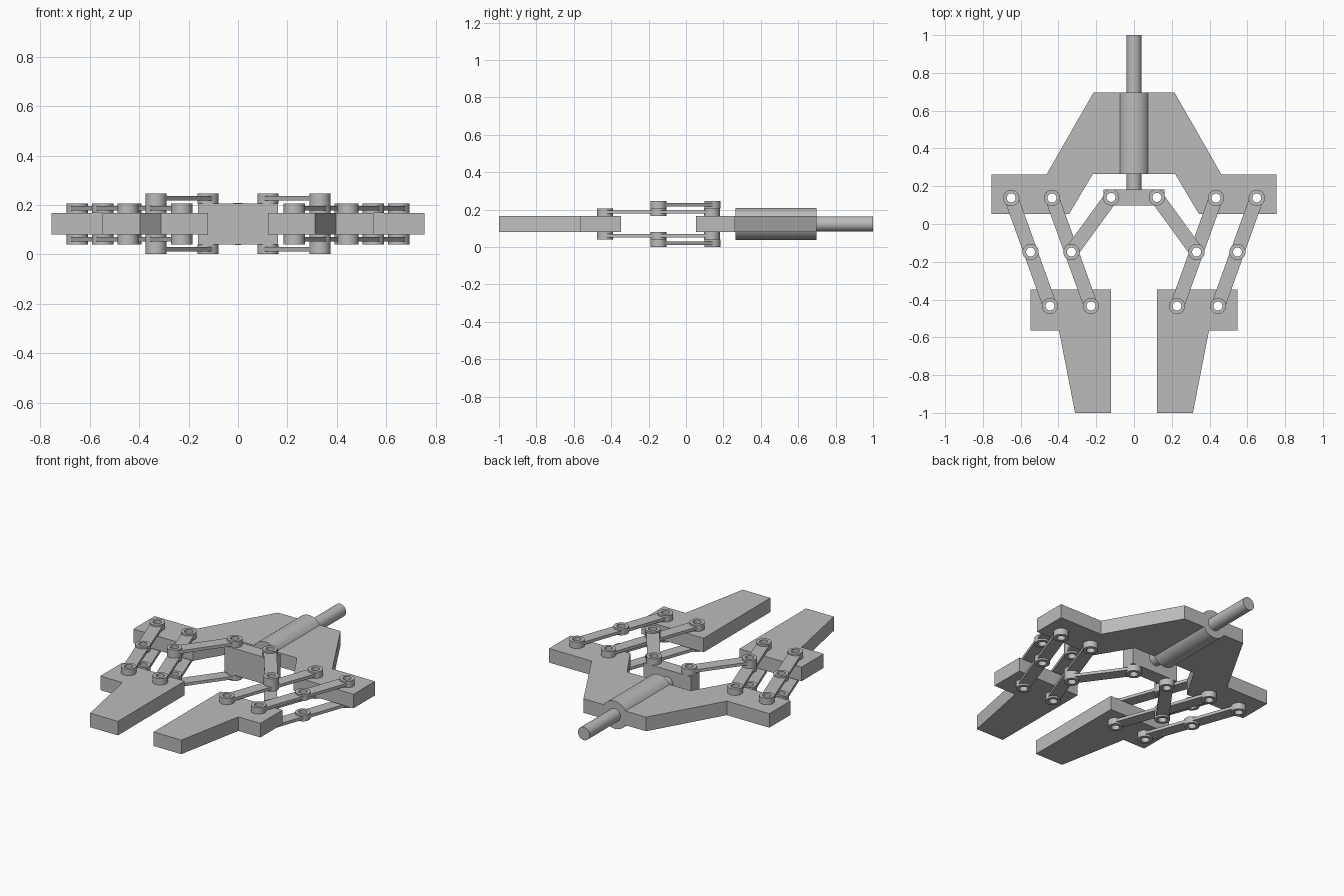
import bpy, bmesh, math
from mathutils import Vector, Matrix

if "Cube" in bpy.data.objects:
    bpy.data.objects.remove(bpy.data.objects["Cube"])

MID = 0.1235      # height of the symmetry plane
PLATE = 0.0435    # half thickness of palm and fingers
STEP = 0.0395     # height of one joint boss
BOSS_R, HOLE_R, BAR_HALF = 0.043, 0.024, 0.037

grey = bpy.data.materials.new("plain_grey")
grey.use_nodes = True
grey.diffuse_color = (0.5, 0.5, 0.5, 1)
grey.node_tree.nodes["Principled BSDF"].inputs["Base Color"].default_value = grey.diffuse_color


def finish(name, bm):
    bmesh.ops.recalc_face_normals(bm, faces=bm.faces)
    mesh = bpy.data.meshes.new(name)
    bm.to_mesh(mesh)
    bm.free()
    mesh.materials.append(grey)
    obj = bpy.data.objects.new(name, mesh)
    bpy.context.collection.objects.link(obj)
    return obj


def prism(name, outline, z0, z1):
    bm = bmesh.new()
    base = bm.faces.new([bm.verts.new((x, y, z0)) for x, y in outline])
    top = bmesh.ops.extrude_face_region(bm, geom=[base])["geom"]
    bmesh.ops.translate(bm, vec=(0, 0, z1 - z0),
                        verts=[v for v in top if isinstance(v, bmesh.types.BMVert)])
    return finish(name, bm)


def add_rod(bm, start, end, radius, sides=32):
    start, end = Vector(start), Vector(end)
    turn = (end - start).to_track_quat('Z', 'Y').to_matrix().to_4x4()
    bmesh.ops.create_cone(bm, cap_ends=True, segments=sides, radius1=radius, radius2=radius,
                          depth=(end - start).length,
                          matrix=Matrix.Translation((start + end) / 2) @ turn)


def rod(name, start, end, radius, sides=32):
    bm = bmesh.new()
    add_rod(bm, start, end, radius, sides)
    return finish(name, bm)


drilled, rounded = [], []


def link(name, pivots, low):
    """Flat bar through the pivots with a raised boss at each one."""
    a, b = Vector(pivots[0]), Vector(pivots[-1])
    side = (b - a).normalized().orthogonal() * BAR_HALF
    bar = prism(name + "_bar", [a + side, b + side, b - side, a - side],
                low + 0.011, low + 0.029)
    drilled.append(bar)
    for i, (x, y) in enumerate(pivots):
        boss = rod(f"{name}_boss_{i + 1}", (x, y, low), (x, y, low + STEP), BOSS_R)
        drilled.append(boss)
        rounded.append(boss)


# Palm plate
half = [(0.214, 0.697), (0.463, 0.262), (0.754, 0.262), (0.754, 0.053),
        (0.344, 0.053), (0.217, 0.265)]
palm = half + [(-x, y) for x, y in reversed(half)]
drilled.append(prism("palm_plate", palm, MID - PLATE, MID + PLATE))

# Guide barrel, sliding shaft and its crosshead
rounded.append(rod("guide_barrel", (0, 0.265, MID), (0, 0.697, MID), 0.0855, 48))
rounded.append(rod("sliding_shaft", (0, 0.15, MID), (0, 1, MID), 0.04))
cross = [(-0.162, 0.097), (0.162, 0.097), (0.162, 0.183), (-0.162, 0.183)]
drilled.append(prism("crosshead", cross, MID - PLATE - STEP, MID + PLATE + STEP))

# Fingers and linkages on both sides
finger = [(0.548, -0.347), (0.122, -0.347), (0.122, -1), (0.312, -1),
          (0.397, -0.564), (0.548, -0.564)]
outer = [(0.65, 0.138), (0.5475, -0.148), (0.445, -0.434)]
inner = [(0.434, 0.138), (0.3315, -0.148), (0.228, -0.434)]
crank = [(0.121, 0.141), inner[1]]
holes = bmesh.new()
for sx, hand in ((1, "left"), (-1, "right")):
    def flip(points):
        return [(sx * x, y) for x, y in points]
    drilled.append(prism(hand + "_finger", flip(finger), MID - PLATE, MID + PLATE))
    for up, level in ((1, "upper"), (-1, "lower")):
        near = MID + PLATE if up > 0 else MID - PLATE - STEP
        link(f"{hand}_{level}_outer_link", flip(outer), near)
        link(f"{hand}_{level}_inner_link", flip(inner), near)
        link(f"{hand}_{level}_crank", flip(crank), near + up * STEP)
    for x, y in flip(outer + inner + crank[:1]):
        add_rod(holes, (x, y, -0.1), (x, y, 0.4), HOLE_R, 24)

# Drill every pivot hole
drill = finish("pivot_drill", holes)
drill.hide_render = True
for obj in drilled:
    cut = obj.modifiers.new("holes", 'BOOLEAN')
    cut.operation = 'DIFFERENCE'
    cut.solver = 'EXACT'
    cut.object = drill
bpy.context.view_layer.update()
graph = bpy.context.evaluated_depsgraph_get()
results = [(obj, bpy.data.meshes.new_from_object(obj.evaluated_get(graph))) for obj in drilled]
for obj, mesh in results:
    obj.modifiers.clear()
    obj.data = mesh
bpy.data.objects.remove(drill)

# Smooth round walls, keep edges sharp
bpy.ops.object.select_all(action='DESELECT')
for obj in set(drilled + rounded):
    obj.select_set(True)
    bpy.context.view_layer.objects.active = obj
bpy.ops.object.shade_smooth_by_angle(angle=math.radians(30))
